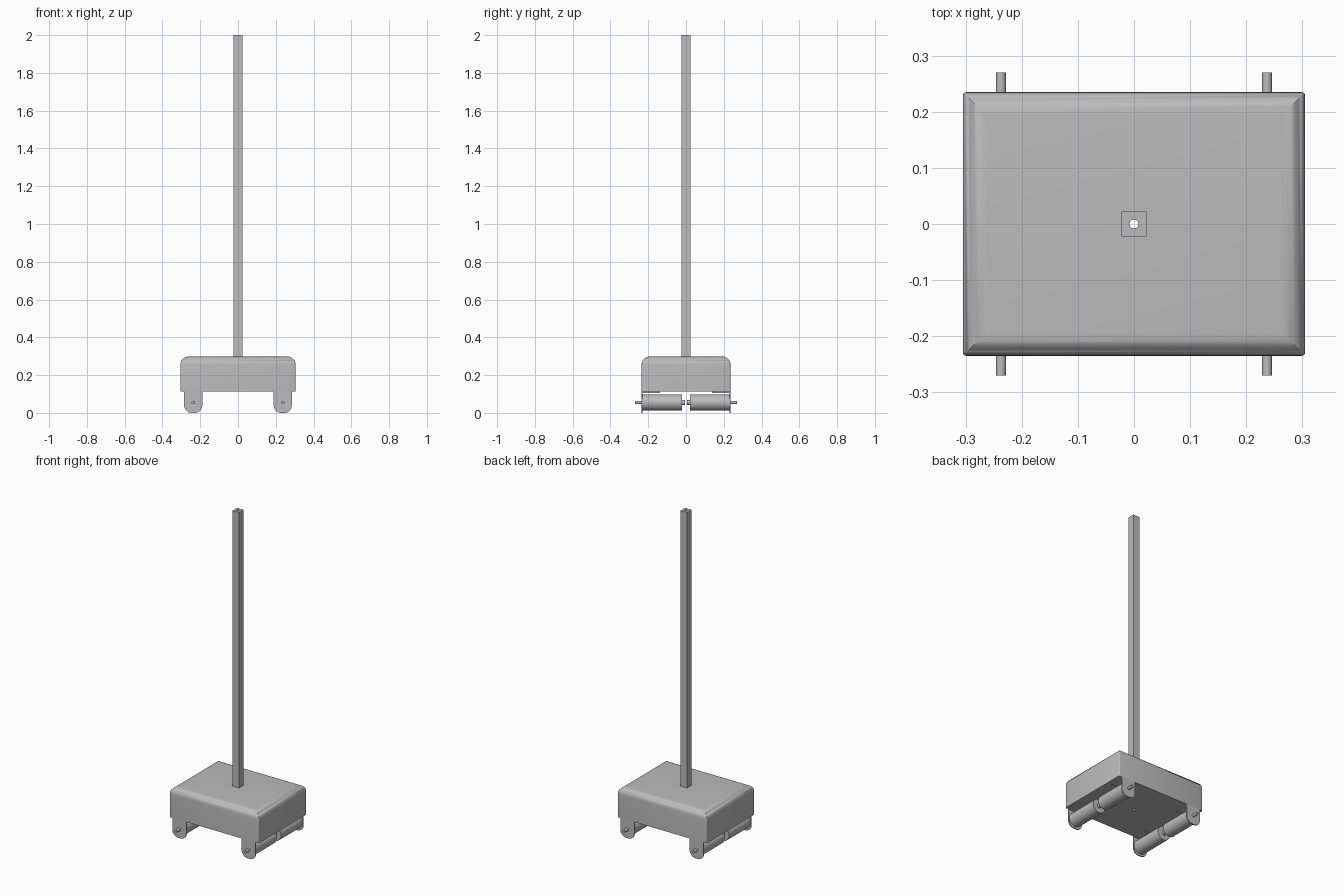
import bpy, bmesh, math
from mathutils import Matrix

cube = bpy.data.objects.get("Cube")
if cube:
    bpy.data.objects.remove(cube)

grey = bpy.data.materials.new("plain grey")
grey.use_nodes = True
COLOR = (0.5, 0.5, 0.5, 1)
grey.diffuse_color = COLOR
grey.node_tree.nodes["Principled BSDF"].inputs["Base Color"].default_value = COLOR


def finish(name, bm, smooth=False):
    bmesh.ops.recalc_face_normals(bm, faces=bm.faces)
    mesh = bpy.data.meshes.new(name)
    bm.to_mesh(mesh)
    bm.free()
    mesh.materials.append(grey)
    obj = bpy.data.objects.new(name, mesh)
    bpy.context.collection.objects.link(obj)
    if smooth:
        bpy.ops.object.select_all(action='DESELECT')
        obj.select_set(True)
        bpy.context.view_layer.objects.active = obj
        bpy.ops.object.shade_smooth_by_angle(angle=math.radians(35))
    return obj


def add_box(bm, lo, hi):
    size = [b - a for a, b in zip(lo, hi)]
    mid = [(a + b) / 2 for a, b in zip(lo, hi)]
    bmesh.ops.create_cube(bm, size=1, matrix=Matrix.Translation(mid) @ Matrix.Diagonal((*size, 1)))


def cylinder(name, radius, x, y0, y1, z, sides=32):
    bm = bmesh.new()
    place = Matrix.Translation((x, (y0 + y1) / 2, z)) @ Matrix.Rotation(math.pi / 2, 4, 'X')
    bmesh.ops.create_cone(bm, cap_ends=True, segments=sides, radius1=radius,
                          radius2=radius, depth=abs(y1 - y0), matrix=place)
    return finish(name, bm, True)


# Body: box with broadly rounded top edges and slightly eased uprights
BOTTOM, TOP = 0.112, 0.298
bm = bmesh.new()
add_box(bm, (-0.305, -0.235, BOTTOM), (0.305, 0.235, TOP))
uprights = [e for e in bm.edges if abs(e.verts[0].co.z - e.verts[1].co.z) > 0.1]
bmesh.ops.bevel(bm, geom=uprights, offset=0.006, segments=3, profile=0.5, affect='EDGES')
rim = [e for e in bm.edges if all(v.co.z > TOP - 0.001 for v in e.verts)]
bmesh.ops.bevel(bm, geom=rim, offset=0.042, segments=8, profile=0.5,
                affect='EDGES', clamp_overlap=False)
# Pull crossed corner points back so each level stays a clean rectangle
R = 0.042
for v in bm.verts:
    h = max(0, v.co.z - (TOP - R))
    inset = R - math.sqrt(max(0, R * R - h * h))
    v.co.x = max(-0.305 + inset, min(0.305 - inset, v.co.x))
    v.co.y = max(-0.235 + inset, min(0.235 - inset, v.co.y))
bmesh.ops.remove_doubles(bm, verts=bm.verts, dist=0.0005)
body = finish("body", bm, True)

# Pole: square bar standing on the body
bm = bmesh.new()
add_box(bm, (-0.0225, -0.0225, TOP - 0.002), (0.0225, 0.0225, 2.0))
pole = finish("pole", bm)

# Narrow bore through pole and body
bm = bmesh.new()
bmesh.ops.create_cone(bm, cap_ends=True, segments=16, radius1=0.008, radius2=0.008,
                      depth=3, matrix=Matrix.Translation((0, 0, 1)))
cutter = finish("bore_cutter", bm)
cutter.hide_render = True
cutter.hide_set(True)
for part in (body, pole):
    cut = part.modifiers.new("bore", 'BOOLEAN')
    cut.operation = 'DIFFERENCE'
    cut.object = cutter


# Bracket: hanging plate with a rounded foot, plus a flange under the body
def bracket(name, x, side):
    half, r, thick = 0.048, 0.04, 0.006
    points = [(half, BOTTOM), (-half, BOTTOM)]
    for cx, start in ((-half + r, math.pi), (half - r, 1.5 * math.pi)):
        for i in range(9):
            a = start + i * math.pi / 16
            points.append((cx + r * math.cos(a), r + r * math.sin(a)))
    bm = bmesh.new()
    face = bm.faces.new([bm.verts.new((x + px, side * 0.235, pz)) for px, pz in points])
    moved = bmesh.ops.extrude_face_region(bm, geom=[face])["geom"]
    bmesh.ops.translate(bm, vec=(0, -side * thick, 0),
                        verts=[g for g in moved if isinstance(g, bmesh.types.BMVert)])
    ya, yb = sorted((side * 0.232, side * 0.138))
    add_box(bm, (x - half, ya, BOTTOM - thick), (x + half, yb, BOTTOM))
    finish(name, bm, True)


# Four wheel units: bracket, roller and axle
for x, lr in ((0.237, "left"), (-0.237, "right")):
    for side, fb in ((-1, "front"), (1, "back")):
        tag = f"{fb}_{lr}"
        bracket("bracket_" + tag, x, side)
        cylinder("roller_" + tag, 0.043, x, side * 0.022, side * 0.229, 0.055)
        cylinder("axle_" + tag, 0.009, x, side * 0.02, side * 0.27, 0.055, 20)
        cylinder("axle_end_" + tag, 0.013, x, side * 0.006, side * 0.023, 0.055, 20)
